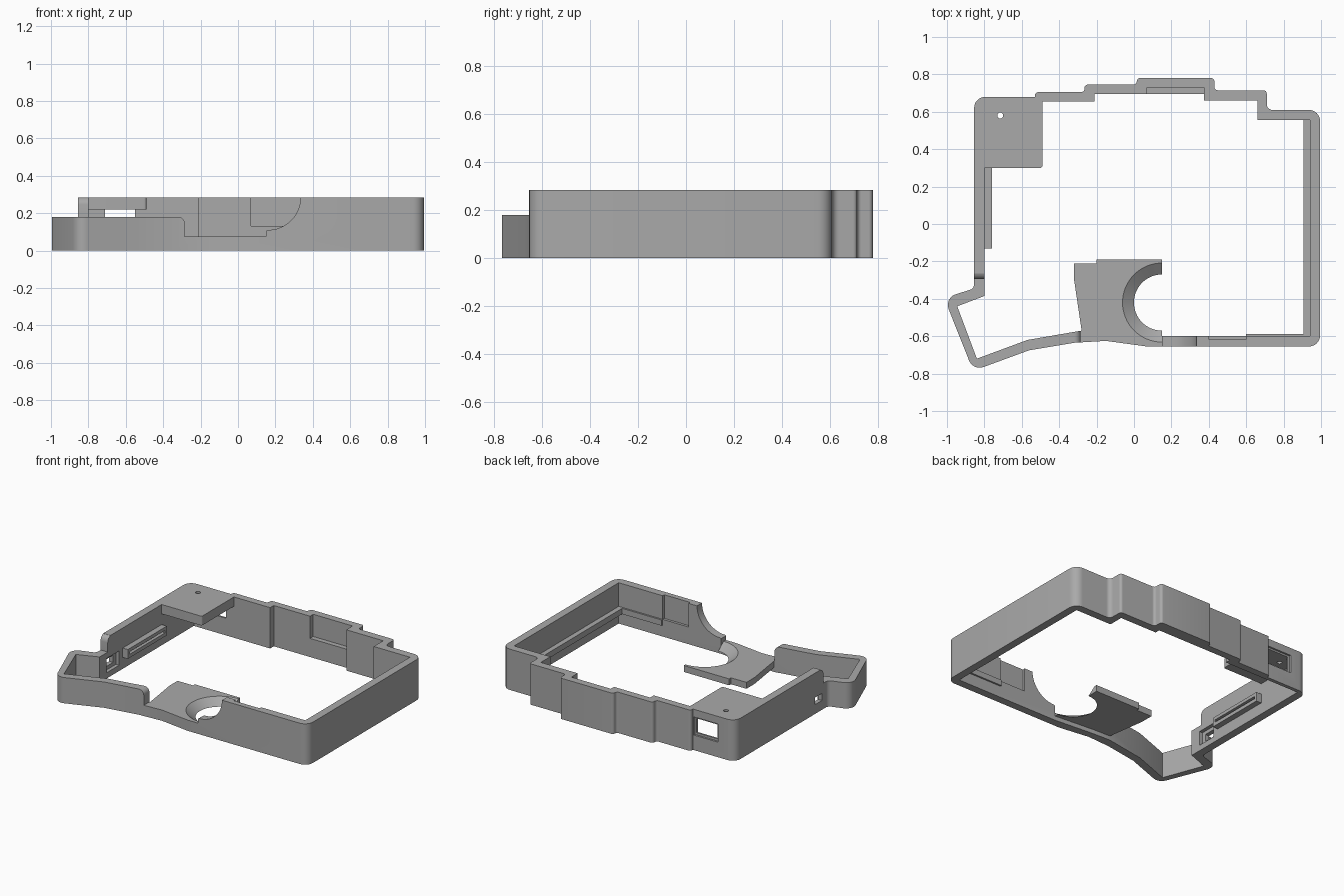
import bpy, bmesh
from math import cos, sin, pi
from mathutils import Vector, Matrix

if "Cube" in bpy.data.objects:
    bpy.data.objects.remove(bpy.data.objects["Cube"], do_unlink=True)

TOP = 0.285
NOSE_TOP = 0.18
PLATE_TOP = 0.075

grey = bpy.data.materials.new("matte_grey")
grey.use_nodes = True
grey.diffuse_color = (0.4, 0.4, 0.4, 1)
grey.node_tree.nodes["Principled BSDF"].inputs["Base Color"].default_value = grey.diffuse_color


def to_object(name, bm):
    bmesh.ops.recalc_face_normals(bm, faces=bm.faces)
    mesh = bpy.data.meshes.new(name)
    bm.to_mesh(mesh)
    bm.free()
    mesh.materials.append(grey)
    obj = bpy.data.objects.new(name, mesh)
    bpy.context.collection.objects.link(obj)
    return obj


def prism(name, pts, low, high, axis="z"):
    """Extrude a 2D outline between two levels of an axis."""
    place = {"z": lambda u, v, w: (u, v, w),
             "y": lambda u, v, w: (u, w, v),
             "x": lambda u, v, w: (w, u, v)}[axis]
    bm = bmesh.new()
    rings = [[bm.verts.new(place(u, v, w)) for u, v in pts] for w in (low, high)]
    for ring in rings:
        bm.faces.new(ring)
    n = len(pts)
    for i in range(n):
        j = (i + 1) % n
        bm.faces.new((rings[0][i], rings[0][j], rings[1][j], rings[1][i]))
    return to_object(name, bm)


def box(name, x, y, z):
    return prism(name, [(x[0], y[0]), (x[1], y[0]), (x[1], y[1]), (x[0], y[1])], *z)


def rounded(pts, steps=6):
    """Round each corner (x, y, radius) with a tangent curve."""
    out = []
    for i, (x, y, r) in enumerate(pts):
        p = Vector((x, y))
        if not r:
            out.append((x, y))
            continue
        a = (Vector(pts[i - 1][:2]) - p).normalized()
        b = (Vector(pts[(i + 1) % len(pts)][:2]) - p).normalized()
        half = a.angle(b) / 2
        reach = r * cos(half) / sin(half)
        centre = p + (a + b).normalized() * r / sin(half)
        start, end = p + a * reach - centre, p + b * reach - centre
        turn = start.angle_signed(end)
        for k in range(steps + 1):
            q = centre + Matrix.Rotation(-turn * k / steps, 2) @ start
            out.append((q.x, q.y))
    return out


def cut(obj, *cutters):
    for cutter in cutters:
        mod = obj.modifiers.new("cut", "BOOLEAN")
        mod.operation, mod.solver, mod.object = "DIFFERENCE", "EXACT", cutter
        bpy.context.view_layer.objects.active = obj
        bpy.ops.object.modifier_apply(modifier=mod.name)


def discard(*cutters):
    for c in cutters:
        bpy.data.objects.remove(c, do_unlink=True)


# Outer wall with stepped back and angled nose
R, S = 0.06, 0.018
outer = rounded([
    (-.855, .68, R), (-.53, .68, 0), (-.53, .705, S), (-.265, .705, S), (-.265, .745, S),
    (.015, .745, S), (.015, .78, S), (.43, .78, S), (.43, .715, S), (.71, .715, S),
    (.71, .61, 0.03), (.995, .61, R), (.995, -.655, R), (.07, -.655, 0), (-.15, -.625, 0),
    (-.32, -.635, 0), (-.56, -.675, 0), (-.86, -.785, R), (-1.015, -.395, R), (-.855, -.345, .03)])
inner = [
    (-.80, .655), (-.21, .655), (-.21, .695), (.375, .695), (.375, .66), (.66, .66),
    (.66, .555), (.94, .555), (.94, -.60), (.15, -.60), (-.15, -.575), (-.28, -.57),
    (-.57, -.62), (-.84, -.72), (-.945, -.44), (-.80, -.385)]
wall = prism("outer_wall", outer, 0, TOP)

# Height drop around the nose, rounded where it meets the side wall
nose_profile = rounded([(-1, NOSE_TOP, 0), (-.295, NOSE_TOP, 0), (-.295, TOP, 0),
                        (-.265, TOP + .01, 0), (-.265, .5, 0), (-1, .5, 0)])
nose_profile[2:3] = [(-.295 + .04 * (1 - cos(t * pi / 12)), TOP - .04 + .04 * sin(t * pi / 12))
                     for t in range(6)]

# Front opening: rounded left lip and a large quarter arc on the right
lip = [(-.32 + .035 * sin(t * pi / 12), NOSE_TOP - .035 * (1 - cos(t * pi / 12))) for t in range(7)]
sweep = [(.16 + .175 * sin(t * pi / 24), TOP - .175 * cos(t * pi / 24)) for t in range(13)]
gap = (lip + [(-.285, PLATE_TOP), (.15, PLATE_TOP), (.15, .105)] + sweep
       + [(.335, .5), (-.32, .5)])

# Half-round countersunk seat in the front plate
bm = bmesh.new()
bmesh.ops.create_cone(bm, cap_ends=True, segments=64, radius1=.13, radius2=.225, depth=.07,
                      matrix=Matrix.Translation((.15, -.42, .05)))
bmesh.ops.bisect_plane(bm, geom=bm.verts[:] + bm.edges[:] + bm.faces[:], plane_co=(.151, 0, 0),
                       plane_no=(1, 0, 0), clear_outer=True)
bmesh.ops.holes_fill(bm, edges=[e for e in bm.edges if e.is_boundary])
seat = to_object("seat_cutter", bm)

bore = [(.15 + .145 * cos(t * pi / 24), -.42 + .145 * sin(t * pi / 24)) for t in range(12, 37)]
cutters = [
    prism("inside_cutter", inner, -.1, .5),
    prism("nose_cutter", nose_profile, -1.2, -.31, "x"),
    prism("gap_cutter", gap, -.9, -.5, "y"),
    box("back_recess_cutter", (.07, .374), (.6, .73), (.13, .5)),
    box("front_recess_cutter", (.4, .6), (-.618, -.5), (.12, .5)),
    box("port_cutter", (-.71, -.55), (.6, .8), (.12, .22)),
    box("port_rim_cutter", (-.725, -.535), (.667, .8), (.105, .232)),
    box("side_port_cutter", (-.9, -.7), (-.28, -.2), (.065, .115)),
    box("side_pocket_cutter", (-.825, -.7), (-.31, -.17), (.04, .14)),
    seat]
cut(wall, *cutters)

# Front plate carrying the seat
plate = prism("front_plate", [
    (-.32, -.21), (-.2, -.21), (-.2, -.19), (.15, -.19), (.15, -.60), (-.15, -.575),
    (-.28, -.57), (-.32, -.30)], .03, PLATE_TOP)
bore_cutter = prism("bore_cutter", bore, -.1, .3)
cut(plate, seat, bore_cutter)

# Corner cover with a small screw hole
cover = prism("corner_cover", rounded([(-.80, .655, 0), (-.49, .655, 0), (-.49, .30, .012),
                                       (-.80, .30, 0)]), .22, TOP)
hole = prism("hole_cutter", [(-.715 + .016 * cos(t * pi / 12), .58 + .016 * sin(t * pi / 12))
                             for t in range(24)], 0, .5)
cut(cover, hole)

# Inner rails
side_rail = box("side_rail", (-.80, -.76), (-.13, .30), (.08, .145))
groove = box("groove_cutter", (-.785, -.7), (-.11, .28), (.105, .122))
cut(side_rail, groove)
box("right_ledge", (.905, .94), (-.60, .555), (.08, .12))
box("front_ledge", (.60, .905), (-.60, -.588), (.08, .12))

discard(*cutters, bore_cutter, hole, groove)

# Smooth the round parts and keep edges sharp
for obj in (wall, plate, cover):
    bpy.ops.object.select_all(action="DESELECT")
    obj.select_set(True)
    bpy.context.view_layer.objects.active = obj
    bpy.ops.object.shade_smooth_by_angle(angle=pi / 7)
